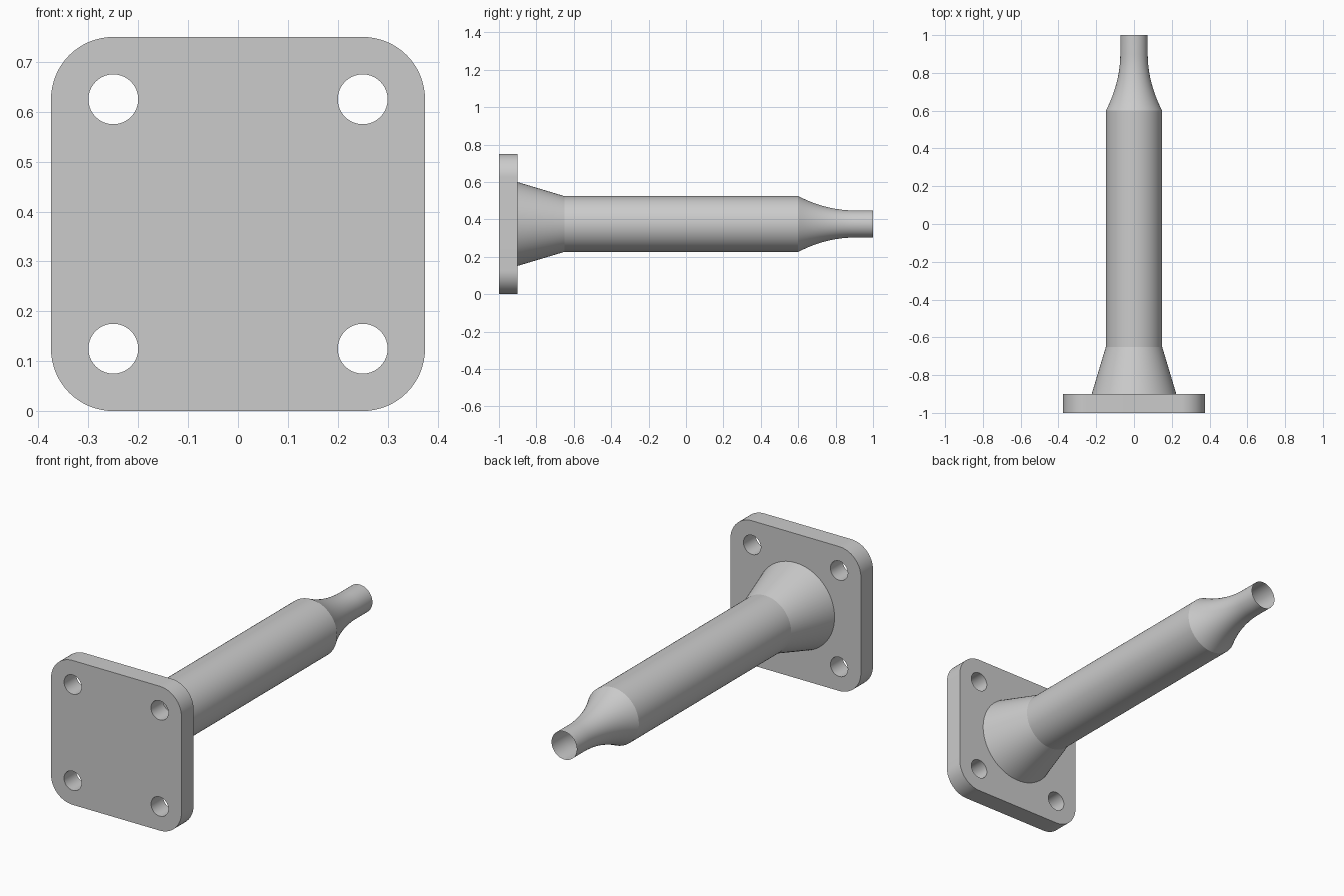
import bpy
import bmesh
from math import sin, cos, pi, radians
from mathutils import Matrix, Vector

default_cube = bpy.data.objects.get("Cube")
if default_cube:
    bpy.data.objects.remove(default_cube, do_unlink=True)

AXIS_Z = 0.375      # height of the tube axis
PLATE_T = 0.1       # flange thickness

metal = bpy.data.materials.new("plain_grey")
metal.use_nodes = True
grey = (0.6, 0.6, 0.6, 1.0)
metal.diffuse_color = grey
metal.node_tree.nodes["Principled BSDF"].inputs["Base Color"].default_value = grey


def add_object(name, mesh, sharp_angle):
    obj = bpy.data.objects.new(name, mesh)
    bpy.context.collection.objects.link(obj)
    mesh.materials.clear()
    mesh.materials.append(metal)
    bpy.ops.object.select_all(action="DESELECT")
    obj.select_set(True)
    bpy.context.view_layer.objects.active = obj
    bpy.ops.object.shade_smooth_by_angle(angle=radians(sharp_angle))
    return obj


def arc(cx, cy, r, start, sweep, steps):
    return [(cx + r * cos(start + sweep * i / steps),
             cy + r * sin(start + sweep * i / steps)) for i in range(steps + 1)]


# Flange: rounded square outline with four bolt holes, extruded
corners = [(0.25, 0.25), (-0.25, 0.25), (-0.25, -0.25), (0.25, -0.25)]
outline = []
for i, (cx, cy) in enumerate(corners):
    outline += arc(cx, cy, 0.125, i * pi / 2, pi / 2, 16)
loops = [outline] + [arc(cx, cy, 0.05, 0, 2 * pi, 40)[:-1] for cx, cy in corners]

curve = bpy.data.curves.new("flange_outline", "CURVE")
curve.dimensions = "2D"
curve.fill_mode = "BOTH"
curve.extrude = PLATE_T / 2
for points in loops:
    spline = curve.splines.new("POLY")
    spline.points.add(len(points) - 1)
    for p, (x, y) in zip(spline.points, points):
        p.co = (x, y, 0, 1)
    spline.use_cyclic_u = True

helper = bpy.data.objects.new("flange_helper", curve)
bpy.context.collection.objects.link(helper)
bpy.context.view_layer.update()
flange_mesh = bpy.data.meshes.new_from_object(
    helper.evaluated_get(bpy.context.evaluated_depsgraph_get()))
bpy.data.objects.remove(helper, do_unlink=True)

bm = bmesh.new()
bm.from_mesh(flange_mesh)
bmesh.ops.remove_doubles(bm, verts=bm.verts, dist=0.0001)
bmesh.ops.recalc_face_normals(bm, faces=bm.faces)
bmesh.ops.transform(bm, verts=bm.verts, matrix=(
    Matrix.Translation((0, -1 + PLATE_T / 2, AXIS_Z)) @ Matrix.Rotation(pi / 2, 4, "X")))
bm.to_mesh(flange_mesh)
bm.free()
add_object("flange", flange_mesh, 30)

# Tube: flared base, straight barrel, concave neck and open tip, revolved
BARREL_R, TIP_R = 0.149, 0.0725
profile = [(-0.9, 0.224), (-0.65, BARREL_R), (0.6, BARREL_R)]
for i in range(1, 13):
    t = i / 12
    profile.append((0.6 + 0.3 * t, TIP_R + (BARREL_R - TIP_R) * (1 - t) ** 2))
profile.append((1.0, TIP_R))

bm = bmesh.new()
verts = [bm.verts.new((r, y, AXIS_Z)) for y, r in profile]
edges = [bm.edges.new(pair) for pair in zip(verts, verts[1:])]
bmesh.ops.spin(bm, geom=verts + edges, cent=(0, 0, AXIS_Z), axis=(0, 1, 0),
               angle=2 * pi, steps=72, use_merge=True)
bmesh.ops.remove_doubles(bm, verts=bm.verts, dist=0.0001)
bm.normal_update()
# Point the open shell's faces away from its axis
inward = [f for f in bm.faces
          if f.normal.dot(f.calc_center_median() - Vector((0, f.calc_center_median().y, AXIS_Z))) < 0]
bmesh.ops.reverse_faces(bm, faces=inward)
tube_mesh = bpy.data.meshes.new("tube")
bm.to_mesh(tube_mesh)
bm.free()
add_object("tube", tube_mesh, 15)
